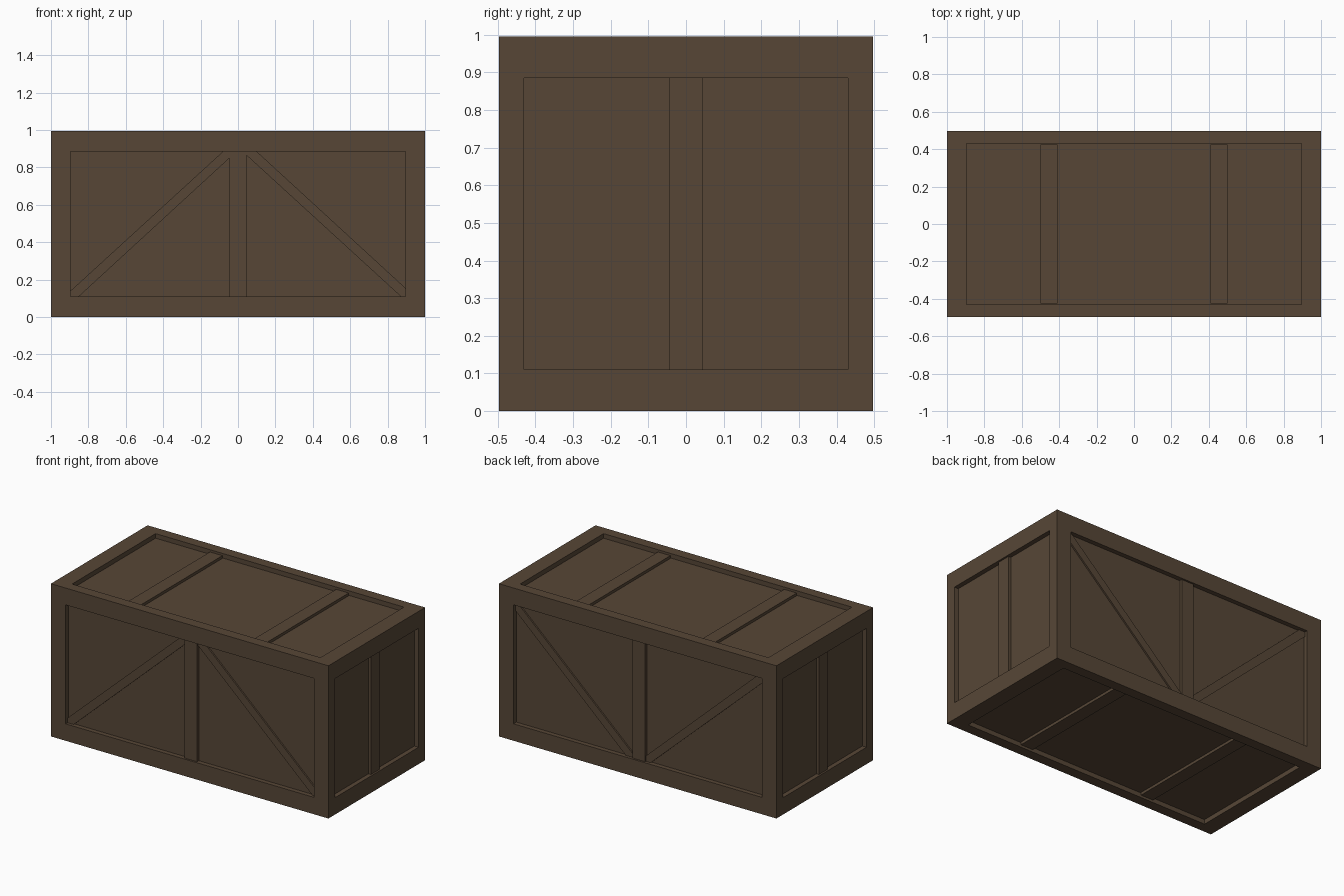
import bpy, bmesh
from mathutils import Vector

if "Cube" in bpy.data.objects:
    bpy.data.objects.remove(bpy.data.objects["Cube"])

HX, HY, H = 1.0, 0.4975, 0.995        # half length, half depth, height
IX, IY, Z0, Z1 = 0.895, 0.43, 0.11, 0.885   # inner limits of the frame
DEPTH = 0.03                          # panel recess
BATTEN, BRACE = 0.018, 0.01           # heights above the panel
EMBED = 0.01

wood = bpy.data.materials.new("dark_wood")
wood.diffuse_color = (0.095, 0.062, 0.037, 1)
wood.use_nodes = True
wood.node_tree.nodes["Principled BSDF"].inputs["Base Color"].default_value = wood.diffuse_color


def finish(name, bm):
    bmesh.ops.recalc_face_normals(bm, faces=bm.faces)
    me = bpy.data.meshes.new(name)
    bm.to_mesh(me)
    bm.free()
    me.materials.append(wood)
    ob = bpy.data.objects.new(name, me)
    bpy.context.collection.objects.link(ob)
    return ob


def box(name, lo, hi):
    lo, hi = Vector(lo), Vector(hi)
    bm = bmesh.new()
    bmesh.ops.create_cube(bm, size=1)
    for v in bm.verts:
        v.co = (lo + hi) / 2 + Vector(a * b for a, b in zip(v.co, hi - lo))
    return finish(name, bm)


def prism(name, pts, y0, y1):
    """Extrude an outline in the xz plane from y0 to y1."""
    bm = bmesh.new()
    face = bm.faces.new([bm.verts.new((x, y0, z)) for x, z in pts])
    ext = bmesh.ops.extrude_face_region(bm, geom=[face])
    for v in ext["geom"]:
        if isinstance(v, bmesh.types.BMVert):
            v.co.y = y1
    return finish(name, bm)


# Crate body: a box whose six faces are inset to a frame and recessed
bm = bmesh.new()
bmesh.ops.create_cube(bm, size=1)
for v in bm.verts:
    v.co = (v.co.x * 2 * HX, v.co.y * 2 * HY, (v.co.z + 0.5) * H)
bm.normal_update()
lo, hi = (-IX, -IY, Z0), (IX, IY, Z1)
sides = list(bm.faces)
normals = [f.normal.copy() for f in sides]
bmesh.ops.inset_individual(bm, faces=sides, thickness=0.05)
for f, n in zip(sides, normals):
    for v in f.verts:
        for a in range(3):
            if abs(n[a]) < 0.5:
                mid = H / 2 if a == 2 else 0
                v.co[a] = hi[a] if v.co[a] > mid else lo[a]
panels = bmesh.ops.extrude_discrete_faces(bm, faces=sides)["faces"]
for f, n in zip(panels, normals):
    bmesh.ops.translate(bm, verts=f.verts, vec=-n * DEPTH)
finish("crate_body", bm)

# Centre battens on the ends
for s, side in ((-1, "left"), (1, "right")):
    a, b = sorted((s * (HX - DEPTH - EMBED), s * (HX - DEPTH + BATTEN)))
    box(side + "_end_batten", (a, -0.044, Z0), (b, 0.044, Z1))

# Paired battens on the lid and floor
for s, side in ((-1, "left"), (1, "right")):
    x0, x1 = sorted((s * 0.41, s * 0.5))
    box("top_batten_" + side, (x0, -0.425, H - DEPTH - EMBED), (x1, 0.425, H - DEPTH + BATTEN))
    box("bottom_batten_" + side, (x0, -0.425, DEPTH - BATTEN), (x1, 0.425, DEPTH + EMBED))

# Upright and diagonal braces; the back is the front turned over
left = [(-IX, Z0), (-0.85, Z0), (-0.045, 0.85), (-0.045, Z1), (-0.08, Z1), (-IX, 0.14)]
right = [(IX, Z0), (0.87, Z0), (0.045, 0.865), (0.045, Z1), (0.10, Z1), (IX, 0.155)]
for s, side in ((-1, "front"), (1, "back")):
    floor = HY - DEPTH
    a, b = sorted((s * (floor - EMBED), s * (floor + BATTEN)))
    box(side + "_upright", (-0.045, a, Z0), (0.045, b, Z1))
    for name, pts in (("left", left), ("right", right)):
        if s > 0:
            pts = [(x, H - z) for x, z in pts]
        prism(side + "_brace_" + name, pts, s * (floor - EMBED), s * (floor + BRACE))
